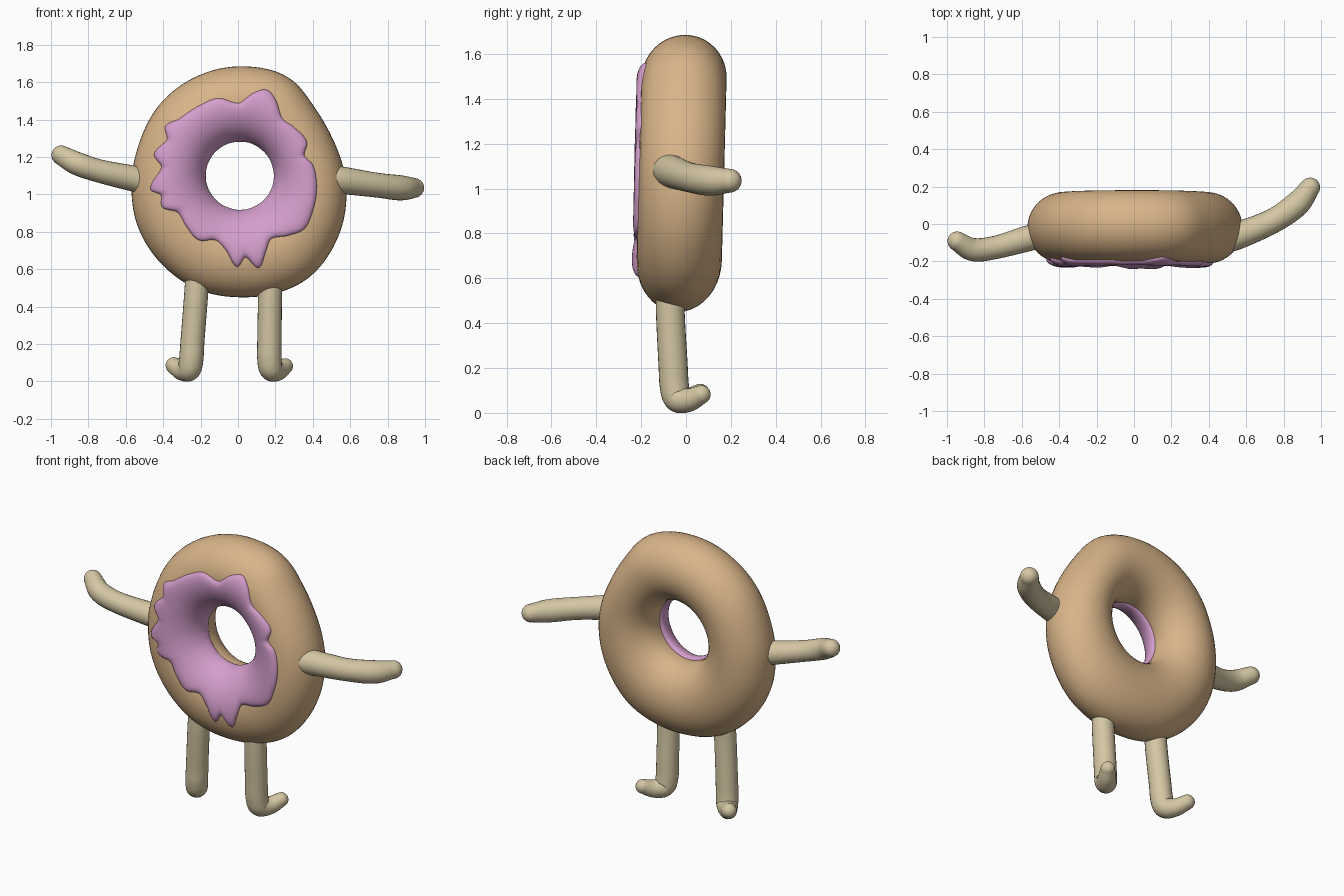
import bpy, bmesh, math
from mathutils import Vector

if "Cube" in bpy.data.objects:
    bpy.data.objects.remove(bpy.data.objects["Cube"])

CX, CZ, HOLE, HALF = 0.01, 1.10, 0.195, 0.19

def material(name, rgb):
    m = bpy.data.materials.new(name)
    m.diffuse_color = (*rgb, 1)
    m.use_nodes = True
    m.node_tree.nodes["Principled BSDF"].inputs["Base Color"].default_value = m.diffuse_color
    return m

DOUGH = material("dough", (0.69, 0.46, 0.25))
PINK = material("pink_icing", (0.66, 0.34, 0.60))
CREAM = material("cream", (0.66, 0.57, 0.37))

def loft(name, rings, mat, loop):
    """Skin rings of points; loop joins last ring to first, otherwise caps the ends."""
    bm = bmesh.new()
    vs = [[bm.verts.new(p) for p in ring] for ring in rings]
    n, m = len(vs), len(vs[0])
    for i in range(n if loop else n - 1):
        a, b = vs[i], vs[(i + 1) % n]
        for j in range(m):
            k = (j + 1) % m
            bm.faces.new((a[j], a[k], b[k], b[j]))
    if not loop:
        bm.faces.new(vs[0])
        bm.faces.new(vs[-1])
    bmesh.ops.recalc_face_normals(bm, faces=bm.faces)
    for f in bm.faces:
        f.smooth = True
    me = bpy.data.meshes.new(name)
    bm.to_mesh(me)
    bm.free()
    me.materials.append(mat)
    ob = bpy.data.objects.new(name, me)
    bpy.context.collection.objects.link(ob)
    return ob

def polar(points):
    """Smooth periodic radius(angle) through outline points (x, z)."""
    tau = 2 * math.pi
    p = sorted((math.atan2(z - CZ, x - CX) % tau, math.hypot(x - CX, z - CZ)) for x, z in points)
    n = len(p)
    p = [(a - tau, r) for a, r in p] + p + [(a + tau, r) for a, r in p]
    def radius(t):
        i = next(i for i in range(n - 1, 2 * n + 1) if p[i][0] <= t <= p[i + 1][0])
        (a0, r0), (a1, r1), (a2, r2), (a3, r3) = p[i - 1:i + 3]
        h = a2 - a1
        u = (t - a1) / h
        m1, m2 = (r2 - r0) / (a2 - a0) * h, (r3 - r1) / (a3 - a1) * h
        return ((2*u**3 - 3*u*u + 1) * r1 + (u**3 - 2*u*u + u) * m1
                + (3*u*u - 2*u**3) * r2 + (u**3 - u*u) * m2)
    return radius

# outer outline of the ring, front view
outer = polar([(.03, 1.685), (.27, 1.625), (.41, 1.465), (.51, 1.29), (.58, 1.03), (.53, .76),
               (.38, .556), (.22, .476), (.01, .45), (-.21, .49), (-.42, .64), (-.54, .84),
               (-.57, 1.03), (-.53, 1.27), (-.42, 1.48), (-.235, 1.625)])
# dripping edge of the icing, front view
drip = polar([(.42, 1.08), (.40, 1.16), (.355, 1.21), (.37, 1.28), (.30, 1.36), (.235, 1.41),
              (.20, 1.51), (.155, 1.56), (.085, 1.545), (.005, 1.49), (-.11, 1.515),
              (-.19, 1.485), (-.315, 1.405), (-.39, 1.365), (-.38, 1.295), (-.45, 1.215),
              (-.41, 1.145), (-.47, 1.025), (-.415, 1.0), (-.405, .93), (-.325, .905),
              (-.275, .825), (-.21, .755), (-.12, .755), (-.06, .695), (-.005, .61),
              (.04, .665), (.11, .605), (.145, .68), (.175, .76), (.27, .78), (.355, .815),
              (.40, .91), (.42, 1.0)])

def on_ring(t, phi, off):
    """Point on the ring surface, pushed out by off; the ring leans back slightly."""
    R = outer(t)
    rad = (R + HOLE) / 2 + ((R - HOLE) / 2 + off) * math.cos(phi)
    z = CZ + rad * math.sin(t)
    y = -.02 + .026 * (z - 1.07) - (HALF + off) * math.sin(phi)
    return (CX + rad * math.cos(t), y, z)

# dough ring
N = 96
loft("dough_ring", [[on_ring(2 * math.pi * i / N, 2 * math.pi * j / 40, 0) for j in range(40)]
                    for i in range(N)], DOUGH, True)

# icing shell on the front, with rounded edges
N, M = 216, 24
rings = []
for i in range(N):
    t = 2 * math.pi * i / N
    R = outer(t)
    c, a = (R + HOLE) / 2, (R - HOLE) / 2
    p0 = math.acos(max(-1, min(1, (drip(t) - c) / a)))
    p1 = math.radians(176)
    top, under = [], []
    for j in range(M + 1):
        w = -math.cos(math.pi * j / M)
        phi = p0 + (p1 - p0) * (w + 1) / 2
        top.append(on_ring(t, phi, .027 * math.sqrt(max(0, 1 - abs(w) ** 7)) - .005))
        if 0 < j < M:
            under.append(on_ring(t, phi, -.012))
    rings.append(top + under[::-1])
loft("icing", rings, PINK, True)

def limb(name, pts, sides=24, steps=8):
    """Tapered tube through (x, y, z, radius) with a rounded tip."""
    P = [Vector(p) for p in pts]
    P = [2 * P[0] - P[1]] + P + [2 * P[-1] - P[-2]]
    path = []
    for i in range(1, len(P) - 2):
        a, b, c, d = P[i - 1:i + 3]
        for s in range(steps):
            u = s / steps
            path.append(.5 * (2*b + (c - a)*u + (2*a - 5*b + 4*c - d)*u*u + (3*b - a - 3*c + d)*u**3))
    path.append(P[-2])
    cen = [q.xyz for q in path]
    rad = [q.w for q in path]
    tan = [(cen[min(i + 1, len(cen) - 1)] - cen[max(i - 1, 0)]).normalized() for i in range(len(cen))]
    tip, r, d = cen[-1], rad[-1], tan[-1]
    for k in range(1, 8):
        e = math.radians(k * 12)
        cen.append(tip + d * r * math.sin(e))
        rad.append(r * math.cos(e))
        tan.append(d)
    u = tan[0].orthogonal().normalized()
    rings = []
    for i, (q, r, d) in enumerate(zip(cen, rad, tan)):
        if i:
            u = tan[i - 1].rotation_difference(d) @ u
        v = d.cross(u)
        rings.append([q + r * (u * math.cos(2 * math.pi * j / sides) + v * math.sin(2 * math.pi * j / sides))
                      for j in range(sides)])
    loft(name, rings, CREAM, False)

# arms
limb("left_arm", [(-.47, -.055, 1.065, .07), (-.56, -.075, 1.085, .069), (-.74, -.125, 1.125, .062),
                  (-.86, -.137, 1.165, .062), (-.945, -.092, 1.21, .052)])
limb("right_arm", [(.47, -.085, 1.085, .074), (.56, -.06, 1.075, .073), (.74, .015, 1.05, .066),
                   (.87, .105, 1.035, .067), (.942, .195, 1.035, .053)])

# legs with feet turned outward
limb("left_leg", [(-.215, -.07, .60, .064), (-.225, -.07, .45, .064), (-.243, -.058, .22, .064),
                  (-.25, -.052, .12, .065), (-.262, -.036, .064, .062), (-.30, .01, .058, .052),
                  (-.343, .062, .086, .044)])
limb("right_leg", [(.172, -.07, .60, .064), (.171, -.07, .45, .064), (.168, -.058, .22, .065),
                   (.168, -.052, .12, .065), (.178, -.036, .064, .062), (.215, .015, .058, .052),
                   (.252, .068, .082, .042)])
